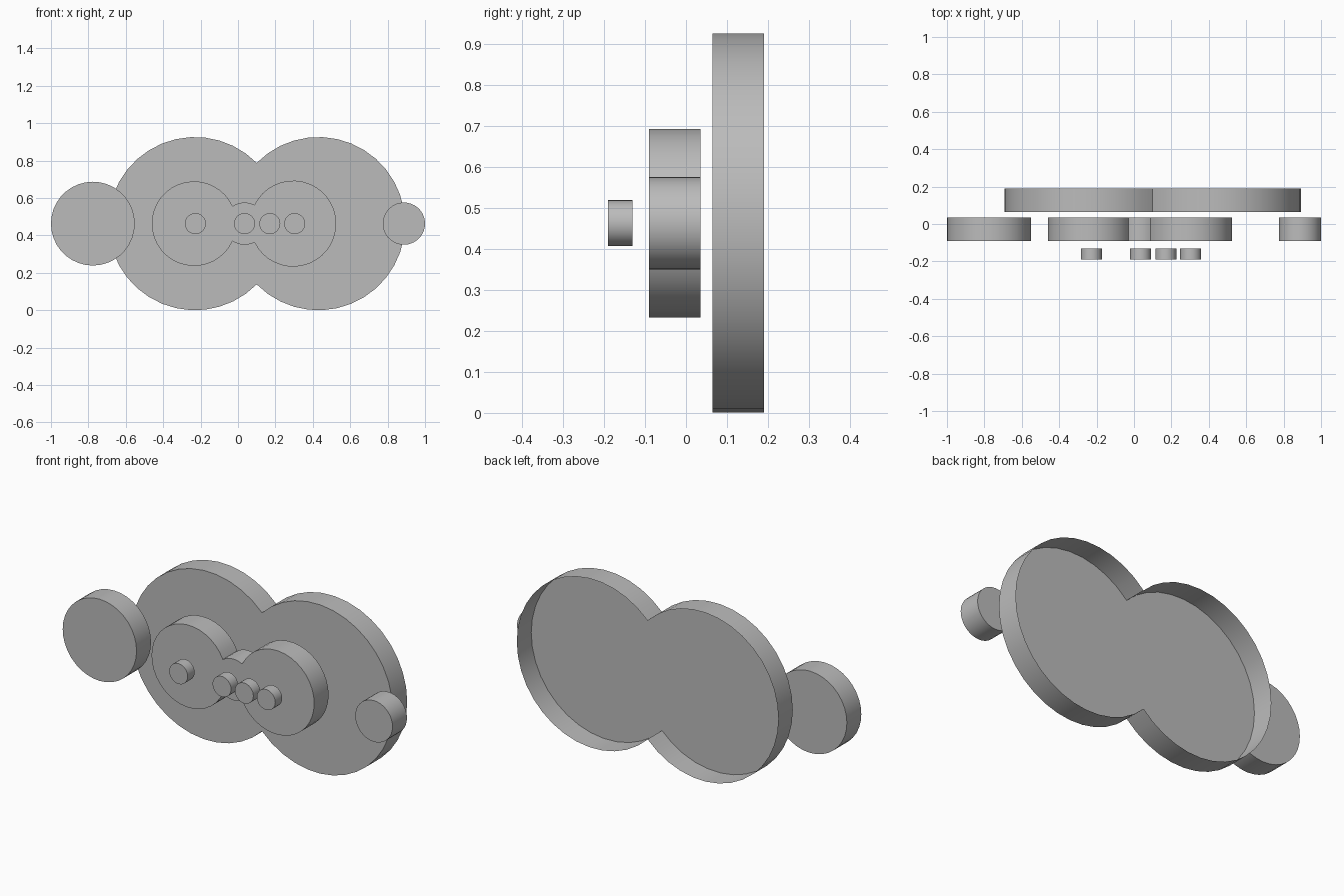
import bpy
import bmesh
from math import acos, ceil, cos, pi, sin

cube = bpy.data.objects.get("Cube")
if cube:
    bpy.data.objects.remove(cube, do_unlink=True)

MID = 0.463       # height of the shared centre line
SEGMENTS = 36     # sides of a full circle

grey = bpy.data.materials.new("plain grey")
grey.use_nodes = True
COLOUR = (0.5, 0.5, 0.5, 1)
grey.diffuse_color = COLOUR
grey.node_tree.nodes["Principled BSDF"].inputs["Base Color"].default_value = COLOUR


def crossing(a, b):
    """x at which two circles on the centre line meet."""
    (xa, ra), (xb, rb) = a, b
    d = xb - xa
    return xa + (d * d + ra * ra - rb * rb) / (2 * d)


def outline(circles):
    """Merged outline of overlapping circles, listed from left to right."""
    cuts = [crossing(a, b) for a, b in zip(circles, circles[1:])]
    upper = []
    for i, (x, r) in enumerate(circles):
        start = acos((cuts[i - 1] - x) / r) if i else pi
        end = acos((cuts[i] - x) / r) if i < len(cuts) else 0
        steps = ceil((start - end) / (2 * pi) * SEGMENTS)
        arc = [start + (end - start) * k / steps for k in range(steps + 1)]
        points = [(x + r * cos(t), r * sin(t)) for t in arc]
        upper += points[1:] if i else points
    return upper + [(x, -z) for x, z in reversed(upper[1:-1])]


def plate(name, circles, front, back, open_back=False):
    """Extrude a merged outline along y."""
    bm = bmesh.new()
    points = outline(circles)
    near = [bm.verts.new((x, front, MID + z)) for x, z in points]
    far = [bm.verts.new((x, back, MID + z)) for x, z in points]
    bm.faces.new(near)
    if not open_back:
        bm.faces.new(far)
    for i in range(len(points)):
        j = (i + 1) % len(points)
        bm.faces.new((near[i], near[j], far[j], far[i]))
    bmesh.ops.recalc_face_normals(bm, faces=bm.faces)
    mesh = bpy.data.meshes.new(name)
    bm.to_mesh(mesh)
    bm.free()
    mesh.materials.append(grey)
    obj = bpy.data.objects.new(name, mesh)
    bpy.context.collection.objects.link(obj)
    bpy.ops.object.select_all(action="DESELECT")
    obj.select_set(True)
    bpy.context.view_layer.objects.active = obj
    bpy.ops.object.shade_smooth_by_angle()


# Two-lobed shallow tray, open at the rear
plate("back_tray", [(-0.23, 0.463), (0.43, 0.463)], 0.065, 0.19, open_back=True)

# Middle layer: three merged lobes and a separate disc at each side
FRONT, BACK = -0.09, 0.035
plate("middle_plate", [(-0.235, 0.226), (0.035, 0.113), (0.295, 0.23)], FRONT, BACK)
plate("right_disc", [(-0.776, 0.224)], FRONT, BACK)
plate("left_disc", [(0.887, 0.113)], FRONT, BACK)

# Row of small floating studs
for n, x in enumerate((-0.228, 0.035, 0.17, 0.303)):
    plate(f"stud_{n + 1}", [(x, 0.056)], -0.19, -0.13)
